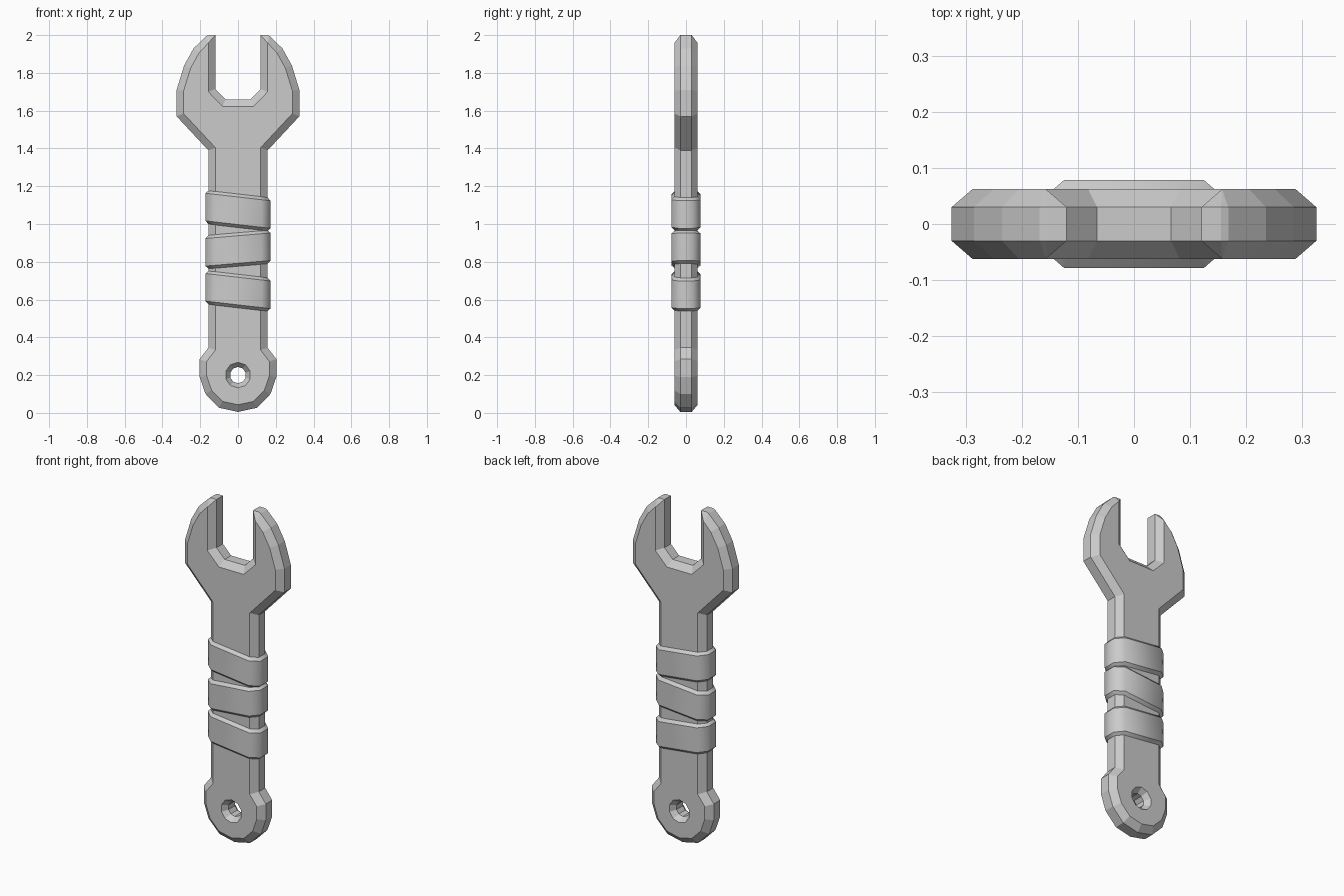
import bpy, bmesh, math
from mathutils import Vector

cube = bpy.data.objects.get("Cube")
if cube:
    bpy.data.objects.remove(cube)

grey = bpy.data.materials.new("light grey metal")
grey.use_nodes = True
COLOUR = (0.6, 0.6, 0.6, 1)
grey.diffuse_color = COLOUR
grey.node_tree.nodes["Principled BSDF"].inputs["Base Color"].default_value = COLOUR

EDGE_Y, FACE_Y, BEVEL = 0.03, 0.062, 0.037


def finish(bm, name):
    bmesh.ops.recalc_face_normals(bm, faces=bm.faces)
    mesh = bpy.data.meshes.new(name)
    bm.to_mesh(mesh)
    bm.free()
    mesh.materials.append(grey)
    obj = bpy.data.objects.new(name, mesh)
    bpy.context.collection.objects.link(obj)
    return obj


def mirrored(half):
    """Close a right-hand half outline with its mirror image."""
    return half + [(-x, z) for x, z in reversed(half) if x > 0]


def inset(points, d):
    """Mitred inward offset of a counter-clockwise outline."""
    result = []
    for i, p in enumerate(points):
        p = Vector(p)
        a = (p - Vector(points[i - 1])).normalized()
        b = (Vector(points[(i + 1) % len(points)]) - p).normalized()
        na, nb = Vector((-a.y, a.x)), Vector((-b.y, b.x))
        result.append(tuple(p + (na + nb) * d / (1 + na.dot(nb))))
    return result


def loop(bm, points, y):
    return [bm.verts.new((x, y, z)) for x, z in points]


def bridge(bm, loops):
    for a, b in zip(loops, loops[1:]):
        for i in range(len(a)):
            j = (i + 1) % len(a)
            vs = list(dict.fromkeys((a[i], a[j], b[j], b[i])))
            bm.faces.new(vs)


# Spanner body: bevelled outline with jaws and a round hole
half = [(0, 0.005), (0.1, 0.027), (0.172, 0.1), (0.203, 0.19), (0.203, 0.285),
        (0.157, 0.345), (0.157, 1.39), (0.325, 1.57), (0.325, 1.71),
        (0.285, 1.84), (0.235, 1.93), (0.168, 1.995), (0.155, 2.0), (0.12, 2.0),
        (0.12, 1.715), (0.066, 1.66)]
outline = mirrored(half)
face_outline = inset(outline, BEVEL)
# The bevels of each jaw meet in a narrow point
for i, (x, z) in enumerate(outline):
    if z > 1.99:
        face_outline[i] = (math.copysign(0.157, x), 1.958)


def circle(r):
    return [(r * math.cos(math.tau * (i + 0.5) / 10),
             0.2 + r * math.sin(math.tau * (i + 0.5) / 10)) for i in range(10)]


bm = bmesh.new()
layers = ((-FACE_Y, face_outline, 0.068), (-EDGE_Y, outline, 0.043),
          (EDGE_Y, outline, 0.043), (FACE_Y, face_outline, 0.068))
outer = [loop(bm, pts, y) for y, pts, r in layers]
inner = [loop(bm, circle(r), y) for y, pts, r in layers]
bridge(bm, outer)
bridge(bm, inner)
bmesh.ops.remove_doubles(bm, verts=bm.verts, dist=0.0005)
for y in (-FACE_Y, FACE_Y):
    rim = [e for e in bm.edges if all(abs(v.co.y - y) < 1e-4 for v in e.verts)]
    bmesh.ops.triangle_fill(bm, edges=rim, use_beauty=True)
bmesh.ops.dissolve_limit(bm, angle_limit=0.01, verts=bm.verts, edges=bm.edges)
finish(bm, "spanner_body")


# Grip wraps: tilted eight-sided bands with chamfered rims
def band(name, z, slope, height=0.18, chamfer=0.017):
    bm = bmesh.new()
    section = [(0.172, 0.037), (0.125, 0.078)]
    section += [(-x, y) for x, y in reversed(section)]
    section += [(-x, -y) for x, y in section]
    small = inset(section, chamfer)
    h = height / 2
    rings = []
    for pts, dz in ((small, -h), (section, chamfer - h),
                    (section, h - chamfer), (small, h)):
        rings.append([bm.verts.new((x, y, z + dz + slope * x)) for x, y in pts])
    bridge(bm, rings)
    bm.faces.new(rings[0])
    bm.faces.new(rings[-1])
    for f in bm.faces:
        f.smooth = True
    for ring in rings:
        for i, v in enumerate(ring):
            bm.edges.get((v, ring[i - 1])).smooth = False
    finish(bm, name)


band("upper_wrap", 1.07, -0.115)
band("middle_wrap", 0.865, 0.085)
band("lower_wrap", 0.645, -0.115)
